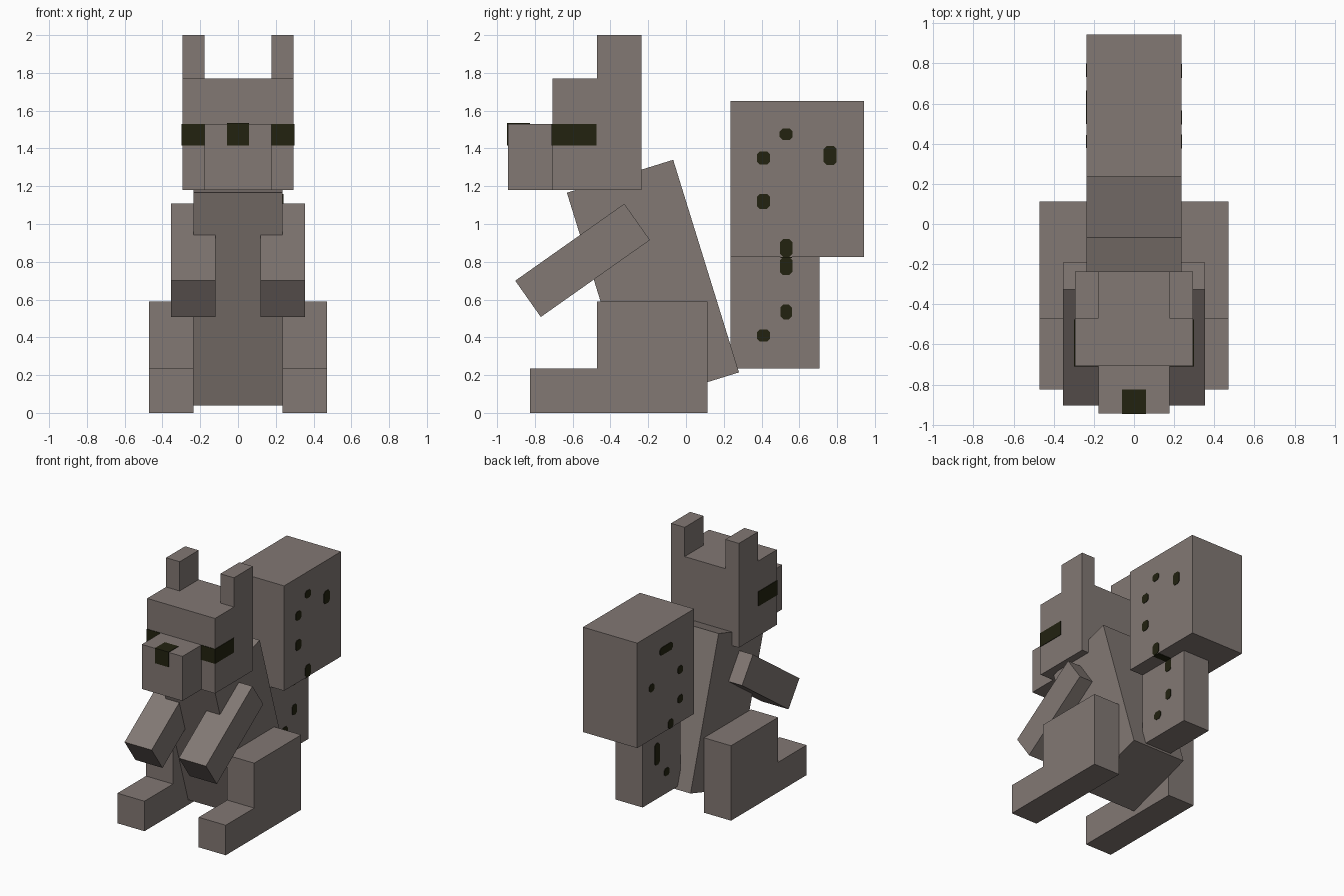
import bpy, bmesh, math
from mathutils import Matrix, Vector

cube = bpy.data.objects.get("Cube")
if cube:
    bpy.data.objects.remove(cube, do_unlink=True)


def material(name, rgb):
    m = bpy.data.materials.new(name)
    m.use_nodes = True
    m.diffuse_color = (*rgb, 1)
    bsdf = next(n for n in m.node_tree.nodes if n.type == 'BSDF_PRINCIPLED')
    bsdf.inputs["Base Color"].default_value = (*rgb, 1)
    bsdf.inputs["Roughness"].default_value = 0.9
    return m


FUR = material("grey brown fur", (0.223, 0.188, 0.173))
DARK = material("dark markings", (0.016, 0.016, 0.005))
PLATE = 0.004


def finish(name, bm, mat):
    bmesh.ops.recalc_face_normals(bm, faces=bm.faces)
    mesh = bpy.data.meshes.new(name)
    bm.to_mesh(mesh)
    bm.free()
    mesh.materials.append(mat)
    obj = bpy.data.objects.new(name, mesh)
    bpy.context.collection.objects.link(obj)
    return obj


def box(name, x, y, z, mat=FUR, tilt=0.0):
    """Box from (min, max) ranges, tilted about its centre around x."""
    bm = bmesh.new()
    bmesh.ops.create_cube(bm, size=1)
    size = Vector([r[1] - r[0] for r in (x, y, z)])
    centre = Vector([(r[1] + r[0]) / 2 for r in (x, y, z)])
    bmesh.ops.transform(bm, matrix=Matrix.Diagonal((*size, 1)), verts=bm.verts)
    obj = finish(name, bm, mat)
    obj.location = centre
    obj.rotation_euler.x = math.radians(tilt)
    return obj


def side_prism(name, x0, x1, outline, mat):
    """Extrude a (y, z) outline from x0 to x1."""
    bm = bmesh.new()
    face = bm.faces.new([bm.verts.new((x0, y, z)) for y, z in outline])
    out = bmesh.ops.extrude_face_region(bm, geom=[face])
    verts = [v for v in out["geom"] if isinstance(v, bmesh.types.BMVert)]
    bmesh.ops.translate(bm, verts=verts, vec=(x1 - x0, 0, 0))
    return finish(name, bm, mat)


def spot(name, side, wall, y, z, w, h):
    """Thin plate with clipped corners on a side wall."""
    a, b, c = w / 2, h / 2, 0.016
    corners = [(a, b - c), (a - c, b), (c - a, b), (-a, b - c),
               (-a, c - b), (c - a, -b), (a - c, -b), (a, c - b)]
    side_prism(name, side * (wall - PLATE), side * (wall + PLATE),
               [(y + dy, z + dz) for dy, dz in corners], DARK)


# Head, muzzle and nose patch
box("head", (-.295, .295), (-.707, -.236), (1.18, 1.77))
box("muzzle", (-.177, .177), (-.943, -.70), (1.18, 1.53))
box("nose", (-.059, .059), (-.943 - PLATE, -.825), (1.415, 1.53 + PLATE), DARK)

# Leaning body
box("body", (-.236, .236), (-.4695, .1195), (.101, 1.279), tilt=17.2)

# Paired parts
for side, label in ((1, "left"), (-1, "right")):
    def span(a, b):
        return sorted((side * a, side * b))
    box(label + "_ear", span(.177, .295), (-.472, -.236), (1.76, 2.0))
    box(label + "_eye", span(.177, .295 + PLATE), (-.707 - PLATE, -.475),
        (1.415, 1.53), DARK)
    box(label + "_arm", span(.118, .354), (-.901, -.194), (.69, .925), tilt=35.2)
    side_prism(label + "_leg", side * .236, side * .471,
               [(.113, 0), (.113, .589), (-.471, .589), (-.471, .236),
                (-.825, .236), (-.825, 0)], FUR)

# Tail: narrow base under a wide tip
WIDE, NARROW = .236, .118
box("tail_base", (-NARROW, NARROW), (.236, .707), (.236, .83))
box("tail_tip", (-WIDE, WIDE), (.236, .943), (.825, 1.65))

# Tail markings: side, wall distance, y, z, width, height
markings = [
    (1, WIDE, .53, 1.475, .07, .06), (1, WIDE, .41, 1.35, .07, .07),
    (1, WIDE, .763, 1.363, .07, .10), (1, WIDE, .41, 1.12, .07, .08),
    (1, WIDE, .53, .873, .065, .095), (1, NARROW, .53, .777, .065, .095),
    (1, NARROW, .53, .535, .06, .08), (1, NARROW, .41, .41, .07, .065),
    (-1, WIDE, .585, 1.47, .16, .06), (-1, WIDE, .41, 1.24, .065, .06),
    (-1, WIDE, .766, 1.23, .065, .06), (-1, WIDE, .41, 1.01, .065, .06),
    (-1, WIDE, .53, .86, .065, .07), (-1, NARROW, .53, .59, .06, .17),
    (-1, NARROW, .41, .405, .065, .06)]
for i, m in enumerate(markings):
    spot(f"tail_marking_{i + 1}", *m)
box("tail_under_marking", (NARROW, WIDE), (.50, .56),
    (.825 - PLATE, .825 + PLATE), DARK)
